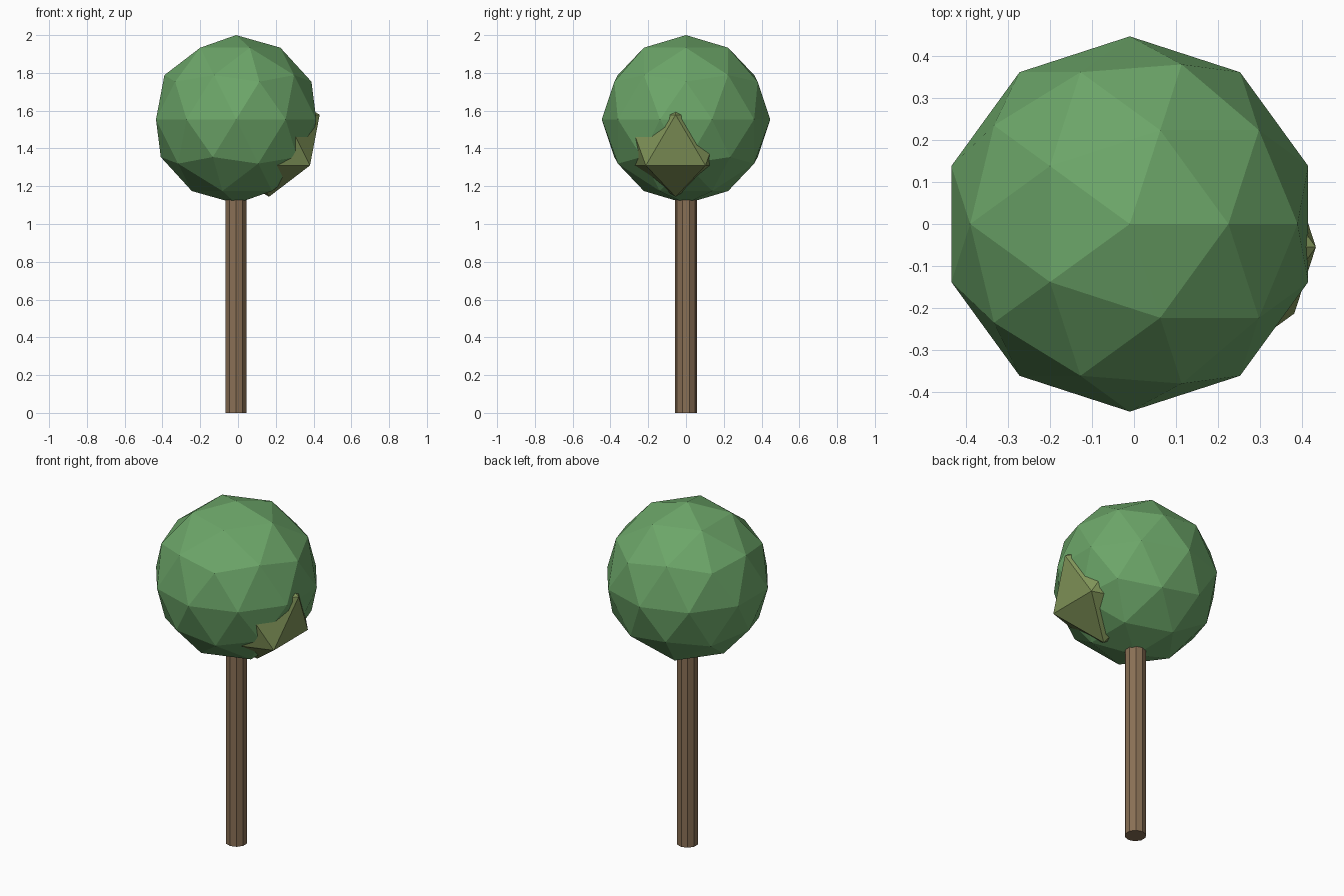
import bpy

if "Cube" in bpy.data.objects:
    bpy.data.objects.remove(bpy.data.objects["Cube"])


def finish(name, color):
    """Name the active object and give it a plain colour."""
    ob = bpy.context.object
    ob.name = name
    mat = bpy.data.materials.new(name + "_colour")
    mat.diffuse_color = (*color, 1)
    mat.use_nodes = True
    mat.node_tree.nodes["Principled BSDF"].inputs["Base Color"].default_value = mat.diffuse_color
    ob.data.materials.append(mat)
    return ob


# Ten-sided straight trunk, its top buried in the crown
TRUNK_TOP = 1.2
bpy.ops.mesh.primitive_cylinder_add(vertices=10, radius=0.058, depth=TRUNK_TOP,
                                    location=(-0.01, 0, TRUNK_TOP / 2))
finish("trunk", (0.25, 0.16, 0.09))

# Round faceted crown
bpy.ops.mesh.primitive_ico_sphere_add(subdivisions=2, radius=0.446,
                                      location=(-0.01, 0, 1.554))
finish("crown", (0.15, 0.38, 0.14))

# Small olive leaf clump poking out of the crown's right side
bpy.ops.mesh.primitive_ico_sphere_add(subdivisions=1, radius=0.3,
                                      location=(0.164, -0.055, 1.444))
finish("leaf_clump", (0.22, 0.30, 0.10))
